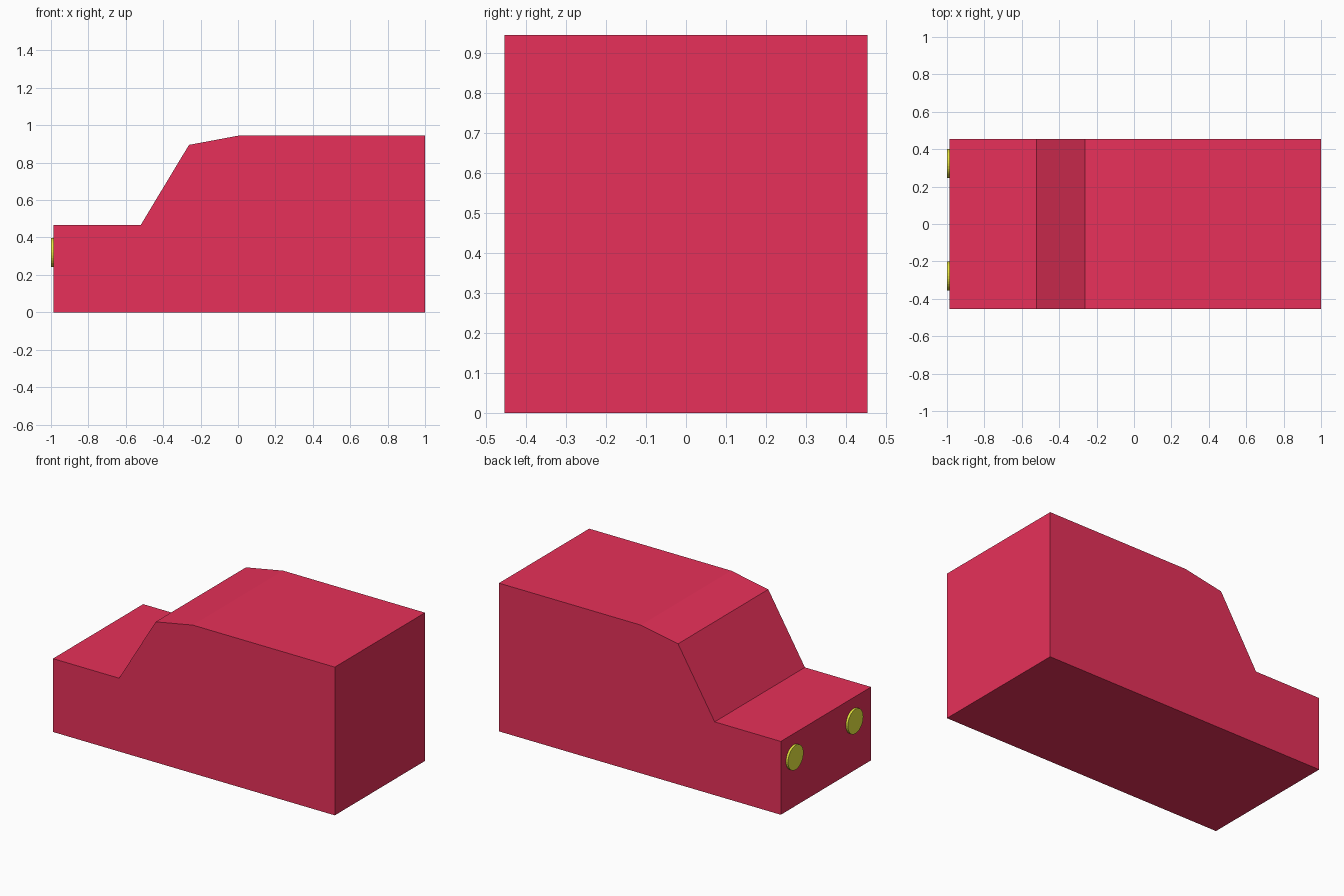
import bpy, bmesh
from math import pi
from mathutils import Matrix

if "Cube" in bpy.data.objects:
    bpy.data.objects.remove(bpy.data.objects["Cube"])


def make_object(name, bm, color):
    bmesh.ops.recalc_face_normals(bm, faces=bm.faces)
    mesh = bpy.data.meshes.new(name)
    bm.to_mesh(mesh)
    bm.free()
    mat = bpy.data.materials.new(name + "_paint")
    mat.diffuse_color = color
    mat.use_nodes = True
    mat.node_tree.nodes["Principled BSDF"].inputs["Base Color"].default_value = mat.diffuse_color
    mesh.materials.append(mat)
    obj = bpy.data.objects.new(name, mesh)
    bpy.context.collection.objects.link(obj)
    return obj


# Car body: side profile (x, z) extruded across the width
HALF_WIDTH = 0.454
profile = [(-0.986, 0), (1, 0), (1, 0.944), (0, 0.944),
           (-0.262, 0.895), (-0.52, 0.467), (-0.986, 0.467)]
bm = bmesh.new()
side = bm.faces.new([bm.verts.new((x, -HALF_WIDTH, z)) for x, z in profile])
ext = bmesh.ops.extrude_face_region(bm, geom=[side], use_keep_orig=True)
moved = [g for g in ext["geom"] if isinstance(g, bmesh.types.BMVert)]
bmesh.ops.translate(bm, verts=moved, vec=(0, 2 * HALF_WIDTH, 0))
make_object("car_body", bm, (0.8, 0.03, 0.1, 1))

# Headlights: thin discs standing just proud of the nose
for name, y in (("headlight_left", -0.278), ("headlight_right", 0.324)):
    bm = bmesh.new()
    bmesh.ops.create_cone(
        bm, cap_ends=True, segments=32, radius1=0.078, radius2=0.078, depth=0.03,
        matrix=Matrix.Translation((-0.985, y, 0.319)) @ Matrix.Rotation(pi / 2, 4, 'Y'))
    make_object(name, bm, (0.8, 0.8, 0.05, 1))
